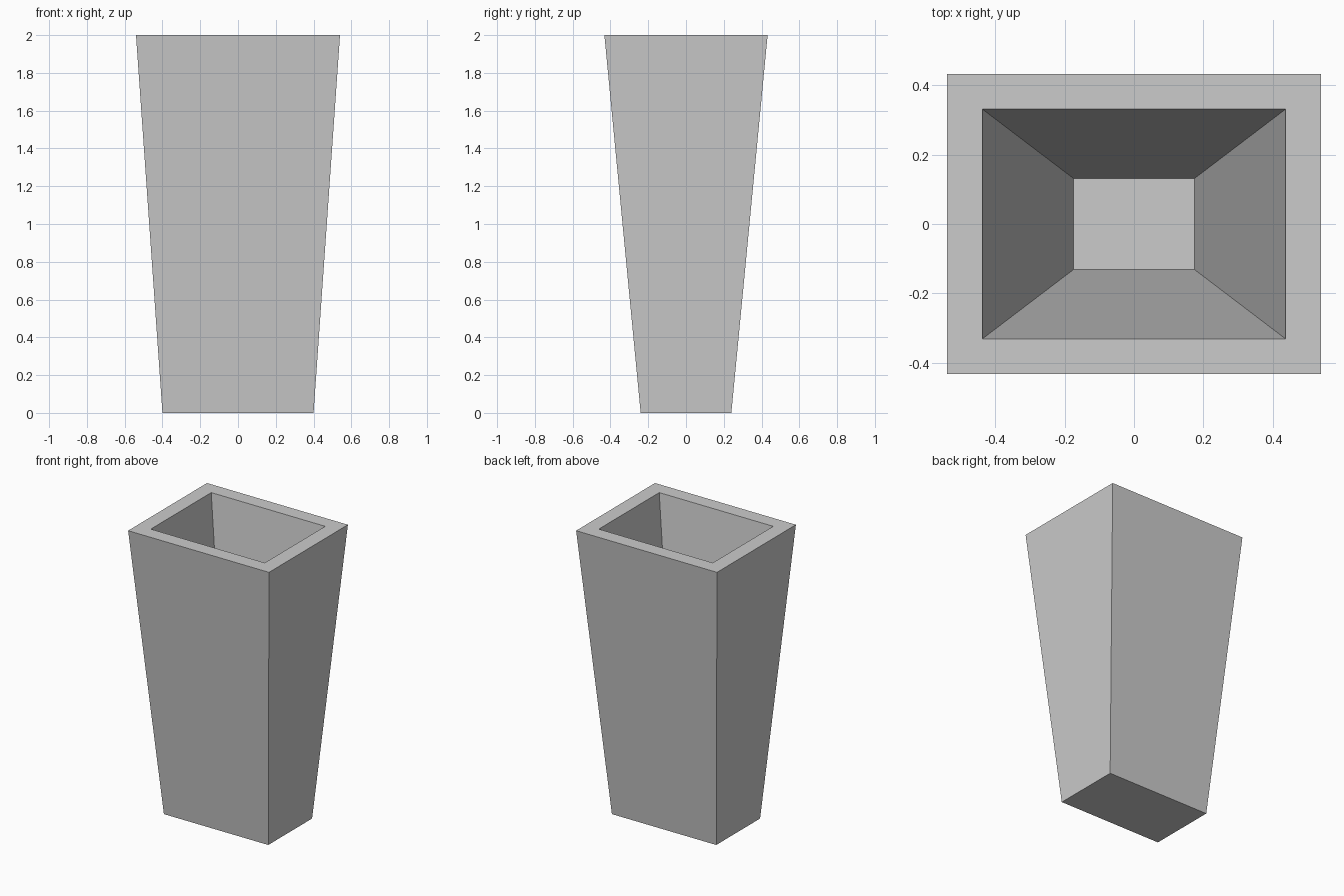
import bpy, bmesh

if "Cube" in bpy.data.objects:
    bpy.data.objects.remove(bpy.data.objects["Cube"])


def ring(bm, hx, hy, z):
    return [bm.verts.new((sx * hx, sy * hy, z))
            for sx, sy in ((-1, -1), (1, -1), (1, 1), (-1, 1))]


# Rings run from the foot, up the outside, over the rim and down to the inner floor
profile = [(0.40, 0.24, 0.0), (0.54, 0.432, 2.0),
           (0.437, 0.331, 2.0), (0.174, 0.131, 0.22)]
bm = bmesh.new()
rings = [ring(bm, *p) for p in profile]
for a, b in zip(rings, rings[1:]):
    for i in range(4):
        j = (i + 1) % 4
        bm.faces.new((a[i], a[j], b[j], b[i]))
bm.faces.new(rings[0][::-1])   # underside
bm.faces.new(rings[-1])        # inner floor

# Flush rim corners stay flat, every other edge gets a small chamfer
edges = [e for e in bm.edges if e.calc_face_angle(0) > 0.1]
bmesh.ops.bevel(bm, geom=edges, offset=0.01, segments=1,
                affect='EDGES', profile=0.5)
bmesh.ops.recalc_face_normals(bm, faces=bm.faces)

mesh = bpy.data.meshes.new("tapered_planter")
bm.to_mesh(mesh)
bm.free()
planter = bpy.data.objects.new("tapered_planter", mesh)
bpy.context.collection.objects.link(planter)
